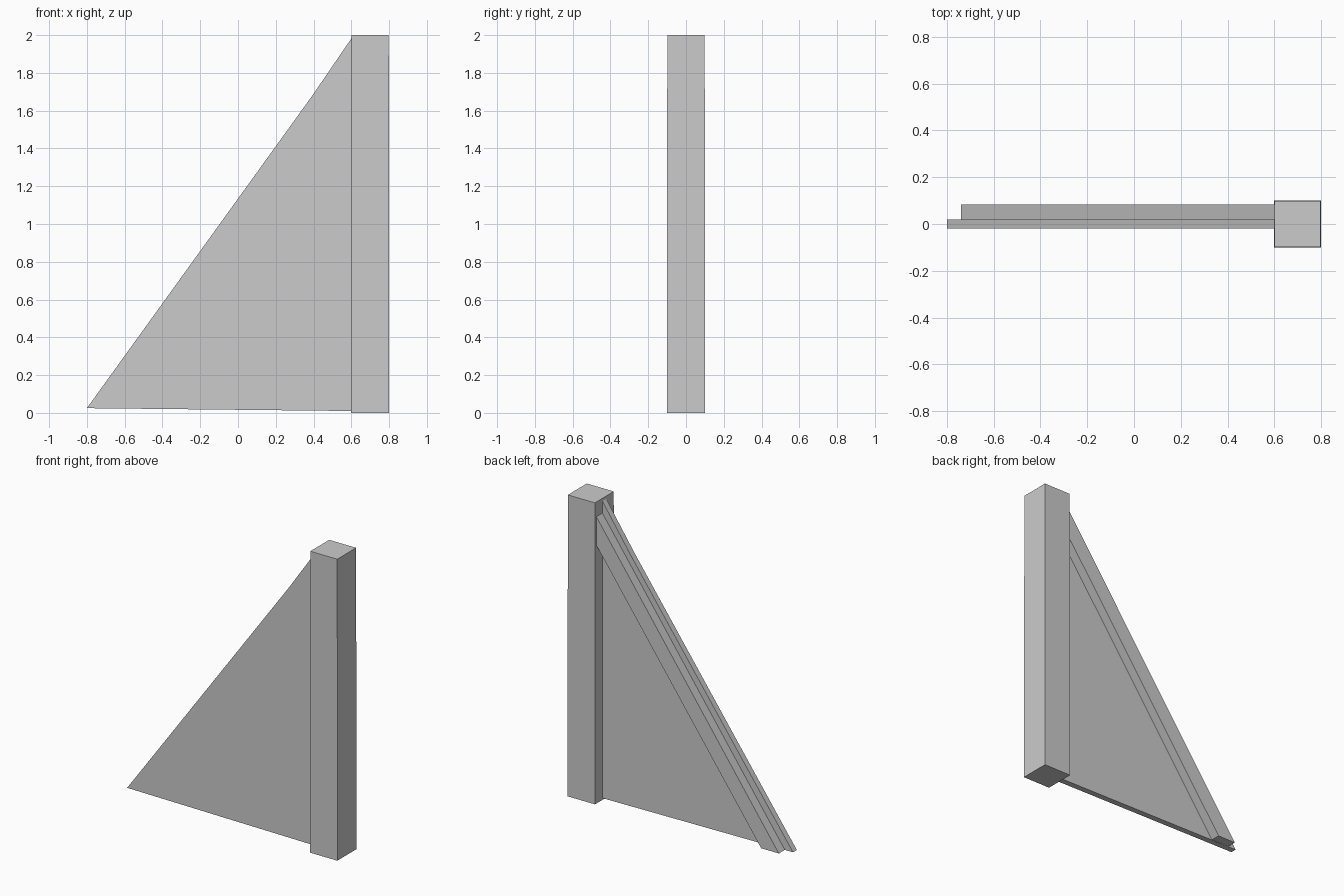
import bpy, bmesh

if "Cube" in bpy.data.objects:
    bpy.data.objects.remove(bpy.data.objects["Cube"])


def prism(name, profile, y0, y1):
    """Extrude an (x, z) profile from y0 to y1."""
    bm = bmesh.new()
    face = bm.faces.new([bm.verts.new((x, y0, z)) for x, z in profile])
    ext = bmesh.ops.extrude_face_region(bm, geom=[face])
    moved = [v for v in ext["geom"] if isinstance(v, bmesh.types.BMVert)]
    bmesh.ops.translate(bm, vec=(0, y1 - y0, 0), verts=moved)
    bmesh.ops.recalc_face_normals(bm, faces=bm.faces)
    mesh = bpy.data.meshes.new(name)
    bm.to_mesh(mesh)
    bm.free()
    obj = bpy.data.objects.new(name, mesh)
    bpy.context.collection.objects.link(obj)
    return obj


# Square post, very slightly narrower at the top
post = prism("post", [(0.598, 0), (0.8, 0), (0.8, 2), (0.598, 2)], -0.101, 0.101)
for v in post.data.vertices:
    if v.co.z > 1:
        v.co.x = 0.699 + (v.co.x - 0.699) * 0.98
        v.co.y *= 0.98

# Thin triangular panel with a slight bend near the top of its slope
prism("panel", [(-0.8, 0.025), (0.602, 0.01), (0.602, 1.985), (0.39, 1.675)],
      -0.02, 0.02)

# Sloping brace rail behind the panel, cut level at the foot and upright at the post
prism("brace_rail", [(-0.74, 0.025), (-0.61, 0.025), (0.602, 1.715), (0.602, 1.905)],
      0.02, 0.083)
